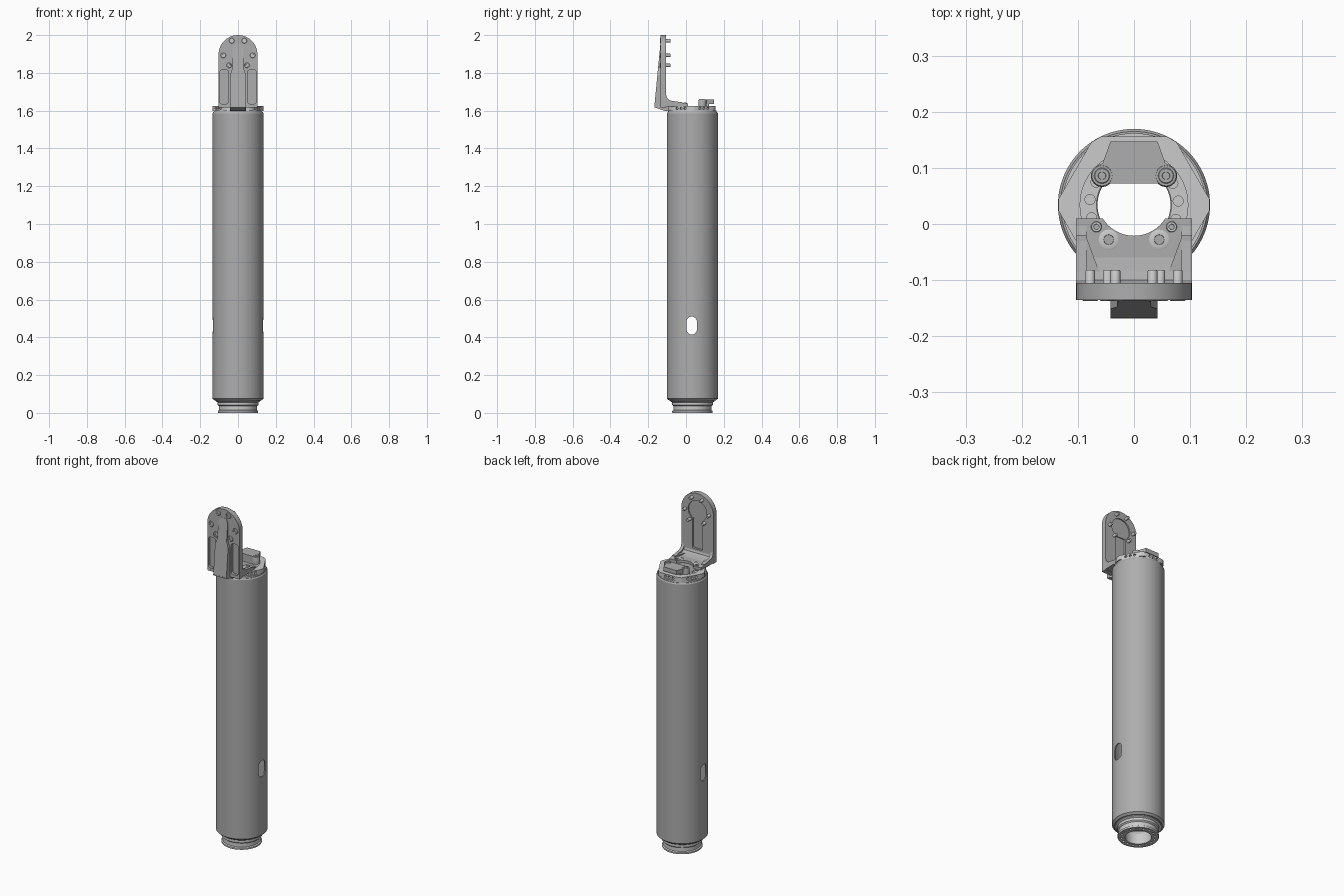
import bpy, bmesh, math
from mathutils import Matrix, Vector

if "Cube" in bpy.data.objects:
    bpy.data.objects.remove(bpy.data.objects["Cube"])

CY = 0.034  # tube axis sits at y = CY
AX = {'z': Matrix.Identity(4),
      'y': Matrix.Rotation(-math.pi / 2, 4, 'X'),
      '-y': Matrix.Rotation(math.pi / 2, 4, 'X')}
DARK = bpy.data.materials.new('dark_grey')
DARK.diffuse_color = (.42, .42, .42, 1)
DARK.use_nodes = True
DARK.node_tree.nodes["Principled BSDF"].inputs["Base Color"].default_value = DARK.diffuse_color


def finish(name, bm):
    bmesh.ops.remove_doubles(bm, verts=bm.verts, dist=1e-6)
    bmesh.ops.recalc_face_normals(bm, faces=bm.faces)
    me = bpy.data.meshes.new(name)
    bm.to_mesh(me)
    bm.free()
    ob = bpy.data.objects.new(name, me)
    bpy.context.collection.objects.link(ob)
    return ob


def select(ob):
    bpy.ops.object.select_all(action='DESELECT')
    ob.select_set(True)
    bpy.context.view_layer.objects.active = ob


def smooth(ob):
    select(ob)
    bpy.ops.object.shade_smooth_by_angle(angle=math.radians(30))


def lathe(name, pts, loc=(0, CY, 0), axis='z', segs=32, closed=False):
    """Revolve (radius, height) points about an axis."""
    bm = bmesh.new()
    rings = [[bm.verts.new((r * math.cos(2 * math.pi * i / segs), r * math.sin(2 * math.pi * i / segs), z))
              for i in range(segs)] for r, z in pts]
    for k in range(len(rings) if closed else len(rings) - 1):
        a, b = rings[k], rings[(k + 1) % len(rings)]
        for i in range(segs):
            j = (i + 1) % segs
            bm.faces.new((a[i], a[j], b[j], b[i]))
    bmesh.ops.transform(bm, matrix=Matrix.Translation(loc) @ AX[axis], verts=bm.verts)
    return finish(name, bm)


def prism(name, pts, lo, hi, axis):
    """Extrude an outline: xy along z, xz along y, yz along x."""
    put = {'z': lambda a, b, t: (a, b, t), 'y': lambda a, b, t: (a, t, b), 'x': lambda a, b, t: (t, a, b)}[axis]
    bm = bmesh.new()
    low = [bm.verts.new(put(a, b, lo)) for a, b in pts]
    top = [bm.verts.new(put(a, b, hi)) for a, b in pts]
    bm.faces.new(low)
    bm.faces.new(top)
    for i in range(len(pts)):
        j = (i + 1) % len(pts)
        bm.faces.new((low[i], low[j], top[j], top[i]))
    return finish(name, bm)


def arc(cx, cy, r, a0, a1, n):
    return [(cx + r * math.cos(math.radians(a0 + (a1 - a0) * i / n)),
             cy + r * math.sin(math.radians(a0 + (a1 - a0) * i / n))) for i in range(n + 1)]


def rounded(x0, x1, z0, z1, r):
    return (arc(x1 - r, z1 - r, r, 0, 90, 5) + arc(x0 + r, z1 - r, r, 90, 180, 5) +
            arc(x0 + r, z0 + r, r, 180, 270, 5) + arc(x1 - r, z0 + r, r, 270, 360, 5))


def drill(r, loc, depth, direction, segs=16):
    """Cylinder cutter centred on loc."""
    bm = bmesh.new()
    rot = Vector(direction).to_track_quat('Z', 'Y').to_matrix().to_4x4()
    bmesh.ops.create_cone(bm, cap_ends=True, segments=segs, radius1=r, radius2=r, depth=depth,
                          matrix=Matrix.Translation(loc) @ rot)
    return finish('cutter', bm)


def cut(ob, cutters, operation='DIFFERENCE'):
    select(cutters[0])
    for c in cutters:
        c.hide_render = True
        c.select_set(True)
    if len(cutters) > 1:
        bpy.ops.object.join()
    cutter = cutters[0]
    mod = ob.modifiers.new('cut', 'BOOLEAN')
    mod.operation, mod.solver, mod.object = operation, 'EXACT', cutter
    select(ob)
    bpy.ops.object.modifier_apply(modifier='cut')
    bpy.data.objects.remove(cutter)


def bolt(name, loc, r, h, axis='z'):
    """Cap head with a recessed socket."""
    smooth(lathe(name, [(0, 0), (r, 0), (r, h * .85), (r * .9, h), (r * .5, h), (r * .45, h * .45), (0, h * .45)],
                 loc, axis, 20))


# Main tube with cross slots
tube = lathe('tube', [(.112, .066), (.124, .066), (.1355, .076), (.1355, 1.585), (.131, 1.592), (.112, 1.592),
                      (.112, 1.57), (.129, 1.56), (.129, .09), (.112, .085)], segs=96, closed=True)
cut(tube, [prism('cutter', rounded(.002, .058, .415, .51, .0275), -.3, .3, 'x')])
smooth(tube)

# Bottom neck with bolt circle
neck = lathe('bottom_neck', [(.068, 0), (.105, 0), (.107, .003), (.107, .010), (.101, .014), (.101, .036),
                             (.108, .042), (.108, .056), (.118, .062), (.118, .08), (.08, .08), (.068, .06)],
             segs=72, closed=True)
cut(neck, [drill(.0075, (.087 * math.cos(a), CY + .087 * math.sin(a), 0), .03, (0, 0, 1), 12)
           for a in [math.tau * i / 16 for i in range(16)]])
smooth(neck)

# Top collar: round seat, hexagonal cap with side holes
seat = lathe('collar_seat', [(.09, 1.575), (.128, 1.575), (.128, 1.601), (.09, 1.601)], segs=72, closed=True)
smooth(seat)
cap = prism('hex_cap', arc(0, CY, .1405, 0, 300, 5), 1.599, 1.625, 'z')
cut(cap, [drill(.135, (0, CY, 1.61), .1, (0, 0, 1), 96)], 'INTERSECT')
cut(cap, [drill(.096, (0, CY, 1.61), .1, (0, 0, 1), 64)])
holes = []
for k in range(6):
    a = math.radians(30 + 60 * k)
    n, t = Vector((math.cos(a), math.sin(a), 0)), Vector((-math.sin(a), math.cos(a), 0))
    holes += [drill(.007, Vector((0, CY, 1.612)) + n * .1216 + t * s, .024, n, 12) for s in (-.024, 0, .024)]
cut(cap, holes)
smooth(cap)

# Inner mounting ring
ring = lathe('mounting_ring', [(.065, 1.57), (.0965, 1.57), (.0965, 1.619), (.067, 1.619), (.065, 1.617)],
             segs=64, closed=True)
cut(ring, [drill(.009, (.079 * math.cos(a), CY + .079 * math.sin(a), 1.619), .03, (0, 0, 1))
           for a in [math.radians(5 + 24 * i) for i in range(15)]])
smooth(ring)

# Bracket base plate with bore clearance
base = prism('bracket_base', [(-.103, .01), (.103, .01), (.103, -.12), (-.103, -.12)], 1.622, 1.638, 'z')
cut(base, [drill(.066, (0, .045, 1.63), .1, (0, 0, 1), 48)])
smooth(base)

# Upright plate with rounded top, front pockets and rear recess
plate = prism('bracket_upright', [(-.103, 1.618), (.103, 1.618)] + arc(0, 1.897, .103, 0, 180, 32),
              -.135, -.105, 'y')
cut(plate, [prism('cutter', rounded(min(s * .05, s * .097), max(s * .05, s * .097), 1.636, 1.816, .014),
                  -.15, -.119, 'y') for s in (-1, 1)])
cut(plate, [drill(.06, (0, -.105, 1.897), .014, (0, 1, 0), 48)])
cut(plate, [prism('cutter', rounded(-.032, .032, 1.675, 1.85, .008), -.117, -.09, 'y')])
bolts = [(s * x, z) for s in (-1, 1) for x, z in ((.033, 1.97), (.078, 1.893), (.047, 1.84))]
cut(plate, [drill(.016, (x, -.135, z), .012, (0, 1, 0)) for x, z in bolts])
smooth(plate)

# Tapered spine on the front of the upright
spine = prism('bracket_spine', [(-.042, 1.617), (.042, 1.617), (.042, 1.79), (.03, 1.825), (.03, 1.925), (.02, 1.95),
                                (-.02, 1.95), (-.03, 1.925), (-.03, 1.825), (-.042, 1.79)], -.168, -.121, 'y')
for v in spine.data.vertices:
    if v.co.y < -.15:
        v.co.y = -.168 + .032 * max(0, v.co.z - 1.617) / .333
prism('spine_foot', [(-.168, 1.618), (-.105, 1.597), (-.09, 1.6), (-.09, 1.624), (-.168, 1.624)], -.042, .042, 'x')

# Corner gussets joining base and upright
for s in (-1, 1):
    prism('gusset', [(-.107, 1.63), (-.107, 1.69), (-.1, 1.668), (-.085, 1.654), (-.03, 1.645), (0, 1.637), (0, 1.63)],
          s * .094 - .009, s * .094 + .009, 'x')
    prism('base_pad', [(s * .086, -.02), (s * .103, -.02), (s * .103, -.107), (s * .058, -.107), (s * .062, -.085)],
          1.63, 1.645, 'z')
prism('inner_fillet', [(-.107, 1.63), (-.107, 1.67), (-.1, 1.654), (-.085, 1.645), (-.06, 1.638), (-.06, 1.63)],
      -.1, .1, 'x')

# Bracket bolts: heads in front, shanks behind
for x, z in bolts:
    bolt('upright_bolt_head', (x, -.129, z), .014, .008, '-y')
    smooth(lathe('upright_bolt_shank', [(0, -.13), (.0085, -.13), (.0085, -.084), (.0075, -.082), (0, -.082)],
                 (x, 0, z), 'y', 16))
for s in (-1, 1):
    bolt('base_bolt', (s * .045, -.028, 1.634), .018, .006)
    bolt('base_pin', (s * .067, -.005, 1.618), .0095, .024)

# Rear clamp block with round ears
outline = [(-.042, .147), (.042, .147), (.056, .108), (.066, .104), (.058, .072), (-.058, .072), (-.066, .104), (-.056, .108)]
smooth(prism('clamp_block', outline, 1.634, 1.658, 'z'))
prism('clamp_foot', [(-.05, .122), (.05, .122), (.062, .075), (-.062, .075)], 1.61, 1.636, 'z')
for s in (-1, 1):
    smooth(lathe('clamp_ear', [(0, 1.615), (.02, 1.615), (.02, 1.655), (.018, 1.6585), (0, 1.6585)], (s * .057, .086, 0)))
    bolt('clamp_bolt', (s * .057, .086, 1.653), .014, .008)

# Darker grey for the tube, bracket and clamp
for ob in bpy.data.objects:
    if ob.name.split('_')[0] in ('tube', 'bracket', 'spine', 'gusset', 'inner', 'clamp') or ob.name.startswith(('gusset', 'base_pad')):
        ob.data.materials.clear()
        ob.data.materials.append(DARK)
